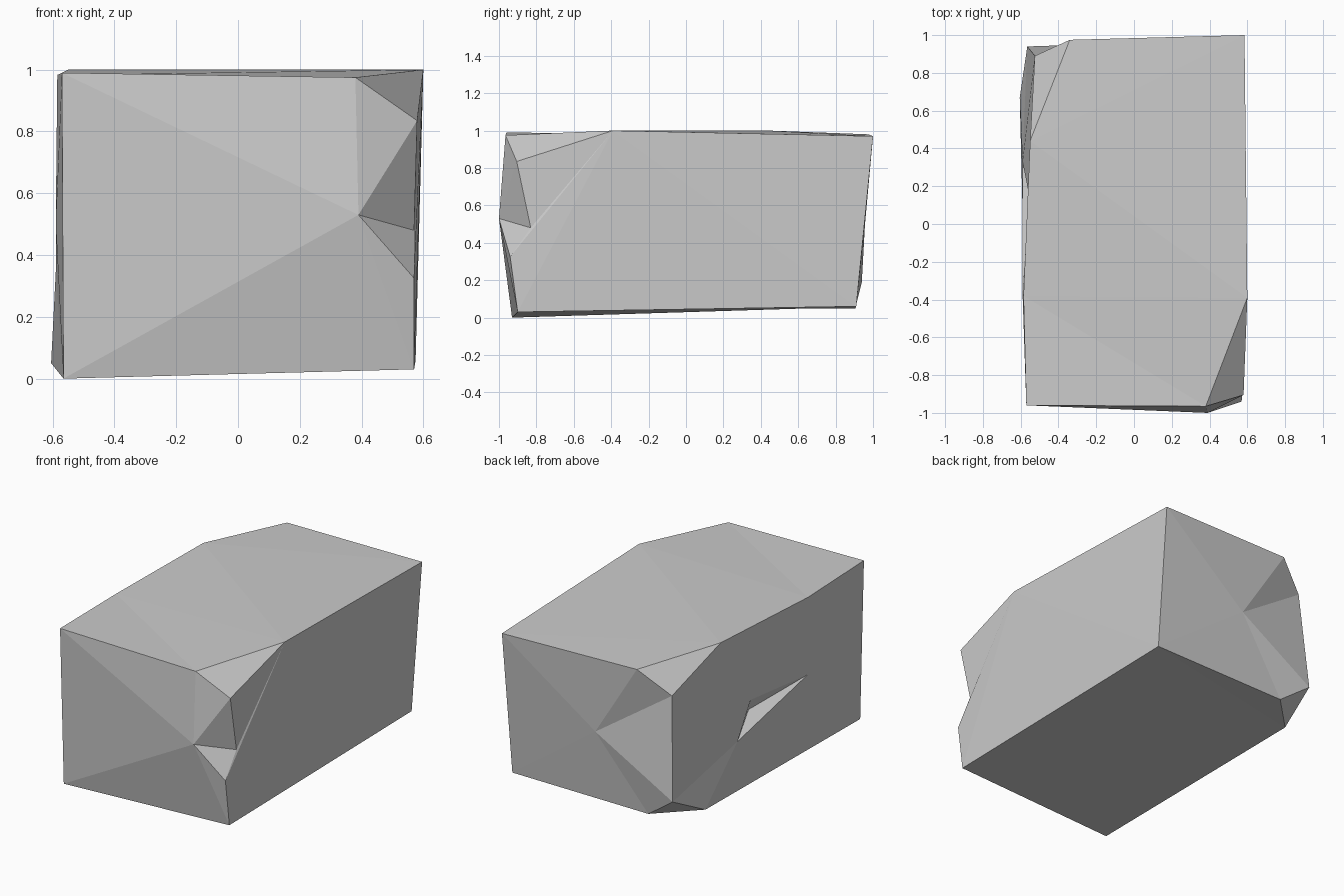
import bpy
import bmesh

cube = bpy.data.objects.get("Cube")
if cube:
    bpy.data.objects.remove(cube, do_unlink=True)


def make_stone_material():
    """One plain grey for the whole block."""
    colour = (0.6, 0.6, 0.6, 1.0)
    material = bpy.data.materials.new("stone_grey")
    material.use_nodes = True
    material.diffuse_color = colour
    material.node_tree.nodes["Principled BSDF"].inputs["Base Color"].default_value = colour
    return material


# Corners of the rough block, shared by the neighbouring sides
corners = dict(
    # front left edge
    front_low_left=(-.565, -.93, 0), front_top_left=(-.57, -.96, .99),
    # front right edge, chipped at the top and notched halfway down
    front_low_right=(.57, -.9, .03), notch_low=(.57, -.94, .325),
    notch_deep=(.57, -.83, .48), notch_front=(.39, -1, .53),
    chip_low=(.58, -.905, .835), chip_front=(.38, -.965, .975),
    chip_side=(.6, -.39, 1),
    # back right edge
    back_low_right=(.575, .91, .06), back_top_right=(.585, 1, .97),
    # back left edge, chipped at both ends
    crown_back=(-.34, .975, .98), crown_side=(-.55, .44, 1),
    crown_low=(-.525, .89, .83), foot_high=(-.565, .94, .19),
    foot_back=(-.37, .905, .05), foot_side=(-.605, .67, .05),
    back_middle=(-.037, .957, .5),
    # left side, with a wedge-shaped gouge
    left_top=(-.585, -.38, .983), gouge_back=(-.59, .33, .345),
    gouge_front=(-.59, -.37, .5), gouge_high=(-.555, .15, .53),
    gouge_deep=(-.51, .105, .44),
)

# Large flat sides, as outlines
sides = [
    "front_top_left chip_front chip_side back_top_right crown_back crown_side left_top",
    "front_low_left front_low_right back_low_right foot_back foot_side",
    "front_low_right back_low_right back_top_right chip_side chip_low notch_deep notch_low",
    "front_low_left front_low_right notch_low notch_front front_top_left",
    "back_low_right foot_back back_middle back_top_right",
]

# Front right chip and notch
sides += [
    "front_top_left notch_front chip_front",
    "notch_low notch_deep notch_front",
    "notch_front notch_deep chip_low",
    "notch_front chip_low chip_front",
    "chip_front chip_low chip_side",
]

# Back left chips
sides += [
    "back_top_right back_middle crown_back",
    "crown_back back_middle crown_low",
    "crown_low back_middle foot_high",
    "back_middle foot_back foot_high",
    "foot_back foot_side foot_high",
    "crown_back crown_low crown_side",
]

# Left side around the gouge
sides += [
    "front_top_left gouge_front left_top",
    "left_top gouge_front gouge_high",
    "left_top gouge_high crown_side",
    "crown_side gouge_high crown_low",
    "crown_low gouge_high gouge_back",
    "crown_low gouge_back foot_high",
    "foot_high gouge_back foot_side",
    "foot_side gouge_back front_low_left",
    "front_low_left gouge_back gouge_front",
    "front_low_left gouge_front front_top_left",
]

# Gouge walls run from each rim edge to the deepest point
rim = ["gouge_back", "gouge_front", "gouge_high"]
sides += [f"{rim[i - 1]} {rim[i]} gouge_deep" for i in range(len(rim))]

bm = bmesh.new()
verts = {name: bm.verts.new(place) for name, place in corners.items()}
for outline in sides:
    bm.faces.new([verts[name] for name in outline.split()])
bmesh.ops.triangulate(bm, faces=bm.faces[:])
bmesh.ops.recalc_face_normals(bm, faces=bm.faces[:])

mesh = bpy.data.meshes.new("stone_block")
bm.to_mesh(mesh)
bm.free()
mesh.materials.append(make_stone_material())
block = bpy.data.objects.new("stone_block", mesh)
bpy.context.collection.objects.link(block)
